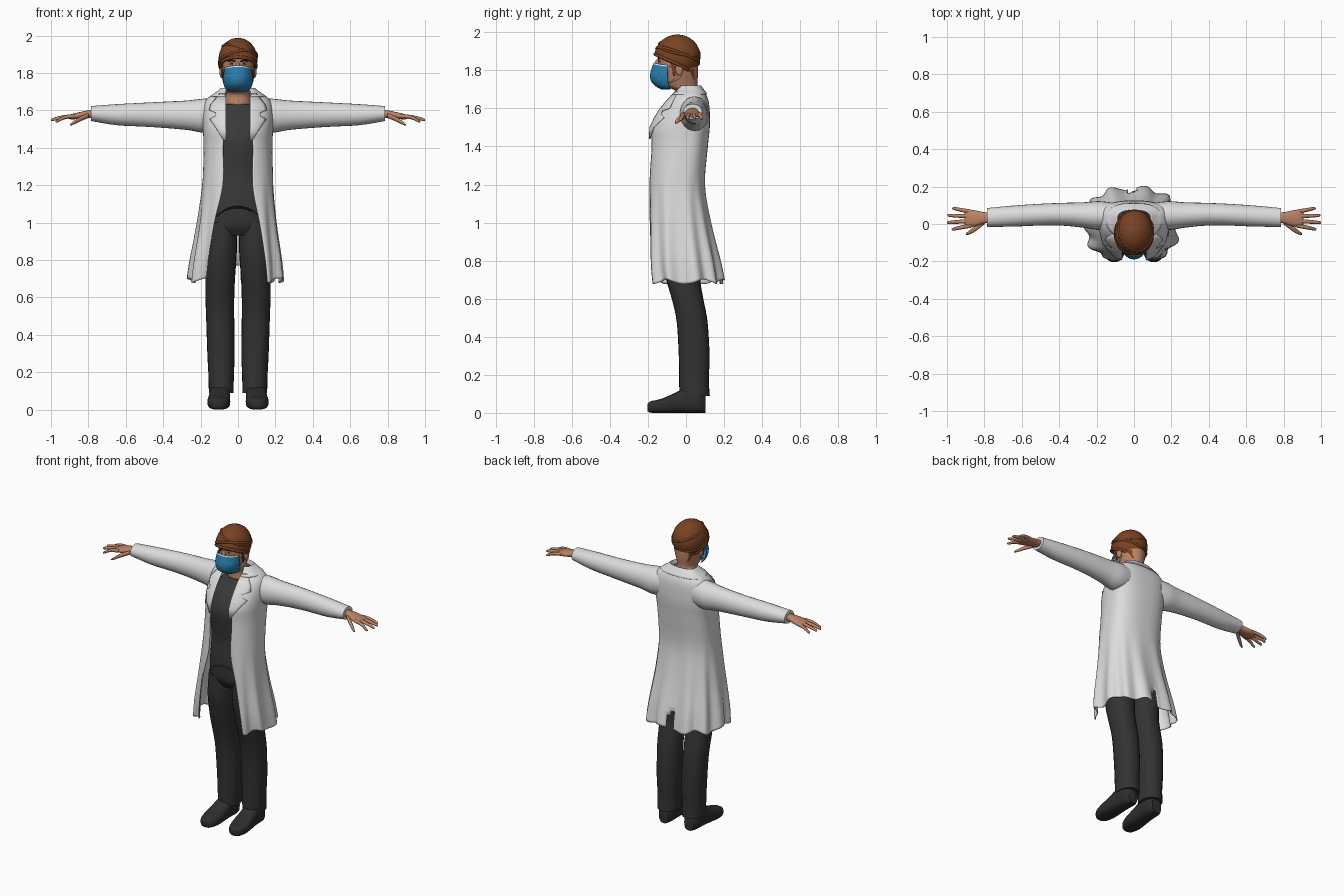
import bpy, bmesh, math
from mathutils import Vector, Matrix


def material(name, rgb):
    m = bpy.data.materials.new(name)
    m.diffuse_color = (*rgb, 1)
    return m


COAT = material("coat white", (0.72, 0.72, 0.72))
SKIN = material("skin", (0.50, 0.23, 0.135))
CAP = material("cap brown", (0.19, 0.055, 0.017))
MASK = material("mask blue", (0.022, 0.21, 0.42))
TRIM = material("trim white", (0.80, 0.80, 0.80))
SHIRT = material("shirt charcoal", (0.042, 0.042, 0.044))
PANTS = material("trouser charcoal", (0.033, 0.033, 0.034))
SHOE = material("shoe dark", (0.028, 0.027, 0.027))
DARK = material("eye dark", (0.02, 0.012, 0.01))


def finish(bm, name, mat, thick=0, angle=50):
    bmesh.ops.recalc_face_normals(bm, faces=bm.faces)
    me = bpy.data.meshes.new(name)
    bm.to_mesh(me)
    bm.free()
    me.materials.append(mat)
    me.shade_smooth()
    me.set_sharp_from_angle(angle=math.radians(angle))
    ob = bpy.data.objects.new(name, me)
    bpy.context.collection.objects.link(ob)
    if thick:
        s = ob.modifiers.new("thickness", "SOLIDIFY")
        s.thickness, s.offset = thick, -1
    return ob


def smooth_rows(rows, sub):
    """Catmull-Rom interpolation of tuples."""
    out = []
    for i in range(len(rows) - 1):
        a, b = rows[max(i - 1, 0)], rows[i]
        c, d = rows[i + 1], rows[min(i + 2, len(rows) - 1)]
        for k in range(sub):
            t = k / sub
            out.append(tuple(0.5 * (2 * q + (r - p) * t + (2 * p - 5 * q + 4 * r - s) * t * t
                                    + (3 * q - p - 3 * r + s) * t ** 3)
                             for p, q, r, s in zip(a, b, c, d)))
    return out + [tuple(rows[-1])]


def power(v, e):
    return math.copysign(abs(v) ** (2 / e), v)


def grid(bm, rings, closed, skip=None):
    vs = [[bm.verts.new(p) for p in r] for r in rings]
    n = len(rings[0])
    for a, b in zip(vs, vs[1:]):
        for j in range(n if closed else n - 1):
            quad = [a[j], a[(j + 1) % n], b[(j + 1) % n], b[j]]
            if not (skip and skip(sum((v.co for v in quad), Vector()) / 4)):
                bm.faces.new(quad)
    return vs


def loft(name, axis, secs, mat, n=24, e=2.0, side=1, sub=4, warp=None):
    """Closed tube of superellipses; secs = (position, centre1, centre2, radius1, radius2)."""
    rings = []
    for p, c1, c2, r1, r2 in smooth_rows(secs, sub):
        ring = []
        for j in range(n):
            t = 2 * math.pi * j / n
            u, v = c1 + r1 * power(math.cos(t), e), c2 + r2 * power(math.sin(t), e)
            x, y, z = {"X": (p, u, v), "Y": (u, p, v), "Z": (u, v, p)}[axis]
            ring.append(warp(x * side, y, z) if warp else (x * side, y, z))
        rings.append(ring)
    bm = bmesh.new()
    vs = grid(bm, rings, True)
    bm.faces.new(vs[0])
    bm.faces.new(vs[-1])
    return finish(bm, name, mat)


def ball(name, loc, radii, mat, cut=None, rot=0.0):
    bm = bmesh.new()
    bmesh.ops.create_uvsphere(bm, u_segments=32, v_segments=20, radius=1)
    bm.transform(Matrix.Translation(loc) @ Matrix.Rotation(rot, 4, "Y") @ Matrix.Diagonal((*radii, 1)))
    if cut:
        bmesh.ops.bisect_plane(bm, geom=bm.verts[:] + bm.edges[:] + bm.faces[:],
                               plane_co=cut[0], plane_no=cut[1], clear_inner=True)
    return finish(bm, name, mat)


def cord(name, pts, r, mat, cyclic=False):
    cu = bpy.data.curves.new(name, "CURVE")
    cu.dimensions, cu.bevel_depth, cu.bevel_resolution = "3D", r, 2
    cu.use_fill_caps = True
    sp = cu.splines.new("POLY")
    sp.points.add(len(pts) - 1)
    for q, p in zip(sp.points, pts):
        q.co = (*p, 1)
    sp.use_cyclic_u = cyclic
    cu.materials.append(mat)
    ob = bpy.data.objects.new(name, cu)
    bpy.context.collection.objects.link(ob)


# Coat body: rows of (z, half width, centre y, front y, back y, half opening)
E = 2.5
coat_rows = smooth_rows([
    (1.705, 0.095, 0.03, -0.04, 0.075, 0.062), (1.68, 0.145, 0.035, -0.065, 0.10, 0.068),
    (1.64, 0.18, 0.04, -0.10, 0.118, 0.07), (1.58, 0.19, 0.035, -0.145, 0.125, 0.07),
    (1.50, 0.188, 0.02, -0.188, 0.125, 0.072), (1.40, 0.184, 0.0, -0.19, 0.115, 0.08),
    (1.20, 0.19, -0.03, -0.20, 0.10, 0.08), (1.0, 0.21, -0.03, -0.205, 0.13, 0.12),
    (0.80, 0.238, -0.02, -0.205, 0.175, 0.15), (0.69, 0.248, -0.01, -0.195, 0.195, 0.16)], 5)


def coat_point(row, t):
    z, rx, cy, yf, yb, _ = row
    k = min(1, max(0, (1.25 - z) / 0.55))
    f = 1 + 0.06 * k * math.sin(11 * t + 0.6)
    y = power(math.cos(t), E) * ((cy - yf) if math.cos(t) > 0 else (yb - cy))
    return (rx * power(math.sin(t), E) * f - 0.011 * k, cy - y * f, z + 0.012 * k ** 4 * math.sin(7 * t))


def coat_y(x, z):
    for a, b in zip(coat_rows, coat_rows[1:]):
        if a[0] >= z >= b[0]:
            w = (a[0] - z) / (a[0] - b[0])
            _, rx, cy, yf, _, _ = [p + (q - p) * w for p, q in zip(a, b)]
            return cy - (cy - yf) * (1 - min(1, abs(x) / rx) ** E) ** (1 / E)
    return coat_rows[0][3]


def open_ring(row, n, point):
    t0 = math.asin((row[5] / row[1]) ** (E / 2))
    return [point(row, t0 + (2 * math.pi - 2 * t0) * j / n) for j in range(n + 1)]


bm = bmesh.new()
grid(bm, [open_ring(r, 96, coat_point) for r in coat_rows], False,
     lambda c: c.y > 0.1 and abs(c.x + 0.01) < (0.84 - c.z) * 0.2)  # vent at the back
finish(bm, "coat_body", COAT, 0.005)

# Turned-down collar round the neck
bm = bmesh.new()
grid(bm, [open_ring(r, 40, coat_point) for r in smooth_rows([
    (1.69, 0.083, 0.03, -0.035, 0.068, 0.06), (1.72, 0.088, 0.03, -0.035, 0.075, 0.06),
    (1.705, 0.108, 0.03, -0.05, 0.09, 0.066), (1.675, 0.15, 0.03, -0.08, 0.112, 0.07)], 3)], False)
finish(bm, "coat_collar", COAT, 0.004)

lapel = [(1.69, 0.10), (1.63, 0.148), (1.602, 0.155), (1.588, 0.12), (1.572, 0.12),
         (1.553, 0.152), (1.50, 0.115), (1.44, 0.078)]
finger_tips = [(0.972, 0.083, 1.545), (0.997, 0.046, 1.55), (1.0, 0.008, 1.548), (0.975, -0.027, 1.54)]

for s, tag in ((1, "left"), (-1, "right")):
    # Lapels lying on the coat front
    bm = bmesh.new()
    grid(bm, [[(s * x, coat_y(x, z) - 0.01, z) for x in
               [0.064 + (xo - 0.064) * i / 6 for i in range(7)]] for z, xo in lapel], False)
    finish(bm, tag + "_lapel", COAT, 0.005)
    # Sleeves
    loft(tag + "_sleeve", "X", [
        (0.12, 0.045, 1.578, 0.07, 0.085), (0.19, 0.045, 1.572, 0.077, 0.09),
        (0.27, 0.048, 1.574, 0.068, 0.079), (0.38, 0.052, 1.576, 0.061, 0.071),
        (0.50, 0.05, 1.577, 0.058, 0.064), (0.65, 0.042, 1.577, 0.056, 0.056),
        (0.785, 0.035, 1.583, 0.05, 0.04)], COAT, side=s)
    # Hands
    loft(tag + "_palm", "X", [
        (0.75, 0.035, 1.583, 0.028, 0.022), (0.80, 0.033, 1.58, 0.03, 0.02),
        (0.85, 0.03, 1.572, 0.043, 0.018), (0.89, 0.03, 1.566, 0.046, 0.014),
        (0.905, 0.03, 1.564, 0.036, 0.009)], SKIN, e=2.4, side=s, n=16)
    for i, (x, y, z) in enumerate(finger_tips):
        y0 = 0.066 - 0.025 * i
        loft(f"{tag}_finger_{i + 1}", "X", [
            (0.87, y0, 1.57, 0.011, 0.011), (0.5 * (0.87 + x), 0.5 * (y0 + y), 1.564, 0.0105, 0.0105),
            (x - 0.01, y, z + 0.003, 0.008, 0.008), (x, y, z, 0.003, 0.003)], SKIN, n=10, side=s, sub=3)
    loft(tag + "_thumb", "X", [
        (0.80, 0.012, 1.572, 0.014, 0.014), (0.845, -0.022, 1.553, 0.015, 0.013),
        (0.88, -0.045, 1.533, 0.011, 0.010), (0.898, -0.054, 1.522, 0.004, 0.004)], SKIN, n=10, side=s)
    # Trouser legs and shoes
    loft(tag + "_trouser_leg", "Z", [
        (1.0, 0.085, -0.022, 0.08, 0.11), (0.85, 0.09, -0.025, 0.084, 0.108),
        (0.70, 0.095, -0.014, 0.079, 0.09), (0.60, 0.097, 0.008, 0.077, 0.083),
        (0.48, 0.095, 0.032, 0.075, 0.081), (0.30, 0.091, 0.043, 0.073, 0.081),
        (0.18, 0.09, 0.042, 0.068, 0.078), (0.09, 0.09, 0.045, 0.066, 0.08)], PANTS, e=2.2, side=s)
    loft(tag + "_shoe", "Y", [
        (-0.203, 0.105, 0.028, 0.015, 0.018), (-0.185, 0.105, 0.031, 0.042, 0.030),
        (-0.13, 0.103, 0.037, 0.06, 0.037), (-0.06, 0.10, 0.052, 0.058, 0.052),
        (0.0, 0.097, 0.066, 0.055, 0.066), (0.07, 0.095, 0.064, 0.052, 0.064),
        (0.103, 0.093, 0.05, 0.034, 0.05)], SHOE, e=2.8, side=s)
    # Ears, eyes, brows, side hair and mask straps
    ball(tag + "_ear", (s * 0.088, -0.035, 1.805), (0.011, 0.02, 0.032), SKIN)
    ball(tag + "_eye", (s * 0.033, -0.136, 1.85), (0.014, 0.006, 0.006), TRIM)
    ball(tag + "_iris", (s * 0.033, -0.140, 1.85), (0.007, 0.004, 0.006), DARK)
    cord(tag + "_brow", [(s * 0.014, -0.147, 1.862), (s * 0.034, -0.139, 1.868),
                         (s * 0.054, -0.126, 1.863)], 0.004, DARK)
    loft(tag + "_side_hair", "Z", [(1.77, 0.083, -0.062, 0.003, 0.004), (1.81, 0.083, -0.066, 0.005, 0.01),
                                   (1.86, 0.082, -0.07, 0.008, 0.015)], CAP, n=10, side=s)
    cord(tag + "_upper_strap", [(s * 0.076, -0.09, 1.822), (s * 0.085, -0.06, 1.825),
                                (s * 0.092, -0.03, 1.832)], 0.004, TRIM)
    cord(tag + "_lower_strap", [(s * 0.07, -0.09, 1.735), (s * 0.077, -0.05, 1.752),
                                (s * 0.085, -0.015, 1.785)], 0.004, TRIM)

# Shirt with arched hem, and trouser hips
loft("shirt", "Z", [
    (1.09, 0, -0.025, 0.165, 0.123), (1.15, 0, -0.028, 0.16, 0.121), (1.25, 0, -0.03, 0.148, 0.117),
    (1.35, 0, -0.033, 0.153, 0.126), (1.45, 0, -0.03, 0.163, 0.136), (1.54, 0, -0.01, 0.155, 0.118),
    (1.60, 0, 0.01, 0.12, 0.09), (1.635, 0, 0.02, 0.085, 0.075)], SHIRT, n=40, e=2.2,
    warp=lambda x, y, z: (x, y, z - 4 * x * x * min(1, max(0, (1.25 - z) / 0.16))))
loft("trouser_hips", "Z", [
    (1.14, 0, -0.025, 0.15, 0.112), (1.05, 0, -0.025, 0.158, 0.118),
    (0.98, 0, -0.025, 0.162, 0.115), (0.93, 0, -0.025, 0.13, 0.085)], PANTS, n=40, e=2.2)

# Head, neck and nose
loft("head_and_neck", "Z", [
    (1.58, 0, 0.02, 0.075, 0.07), (1.64, 0, 0.015, 0.07, 0.065), (1.69, 0, 0.008, 0.062, 0.06),
    (1.715, 0, -0.025, 0.06, 0.085), (1.74, 0, -0.038, 0.067, 0.098), (1.79, 0, -0.04, 0.08, 0.104),
    (1.85, 0, -0.042, 0.086, 0.105), (1.91, 0, -0.042, 0.08, 0.1), (1.95, 0, -0.042, 0.05, 0.06)],
    SKIN, n=32)
ball("nose", (0, -0.146, 1.828), (0.013, 0.02, 0.03), SKIN)

# Face mask with a white upper trim
bm = bmesh.new()
grid(bm, [[(rx * math.sin(a), cy - ry * math.cos(a), z - 0.012 * math.sin(a) ** 2 * (z > 1.79))
           for a in [math.radians(-82 + 164 * j / 24) for j in range(25)]]
          for z, rx, cy, ry in smooth_rows([
              (1.84, 0.072, -0.085, 0.085), (1.80, 0.080, -0.082, 0.102), (1.77, 0.082, -0.08, 0.109),
              (1.74, 0.078, -0.08, 0.102), (1.715, 0.068, -0.078, 0.08), (1.70, 0.05, -0.075, 0.055)], 4)], False)
mask = finish(bm, "face_mask", MASK, 0.003)
mask.data.materials.append(TRIM)
for f in mask.data.polygons[:24]:
    f.material_index = 1

# Wrapped cap: tilted-cut dome, rim roll and diagonal folds
ball("cap", (0, -0.045, 1.872), (0.104, 0.121, 0.116), CAP, cut=((0, -0.06, 1.832), (0, 0.42, 0.9)))


def wrap(name, tilt_y, tilt_x, z0, r):
    pts = []
    for j in range(40):
        t = 2 * math.pi * j / 40
        z = z0 + tilt_y * math.sin(t) + tilt_x * math.cos(t)
        w = math.sqrt(max(0.05, 1 - ((z - 1.872) / 0.116) ** 2))
        pts.append((0.102 * w * math.cos(t), -0.045 + 0.117 * w * math.sin(t), z))
    cord(name, pts, r, CAP, True)


wrap("cap_rim", -0.052, 0, 1.832, 0.009)
wrap("cap_fold_low", -0.04, 0.022, 1.875, 0.008)
wrap("cap_fold_high", -0.025, -0.028, 1.915, 0.007)
loft("nape_hair", "Z", [(1.725, 0, 0.048, 0.025, 0.008), (1.76, 0, 0.03, 0.05, 0.025),
                        (1.81, 0, 0.01, 0.075, 0.045)], CAP, n=20)
